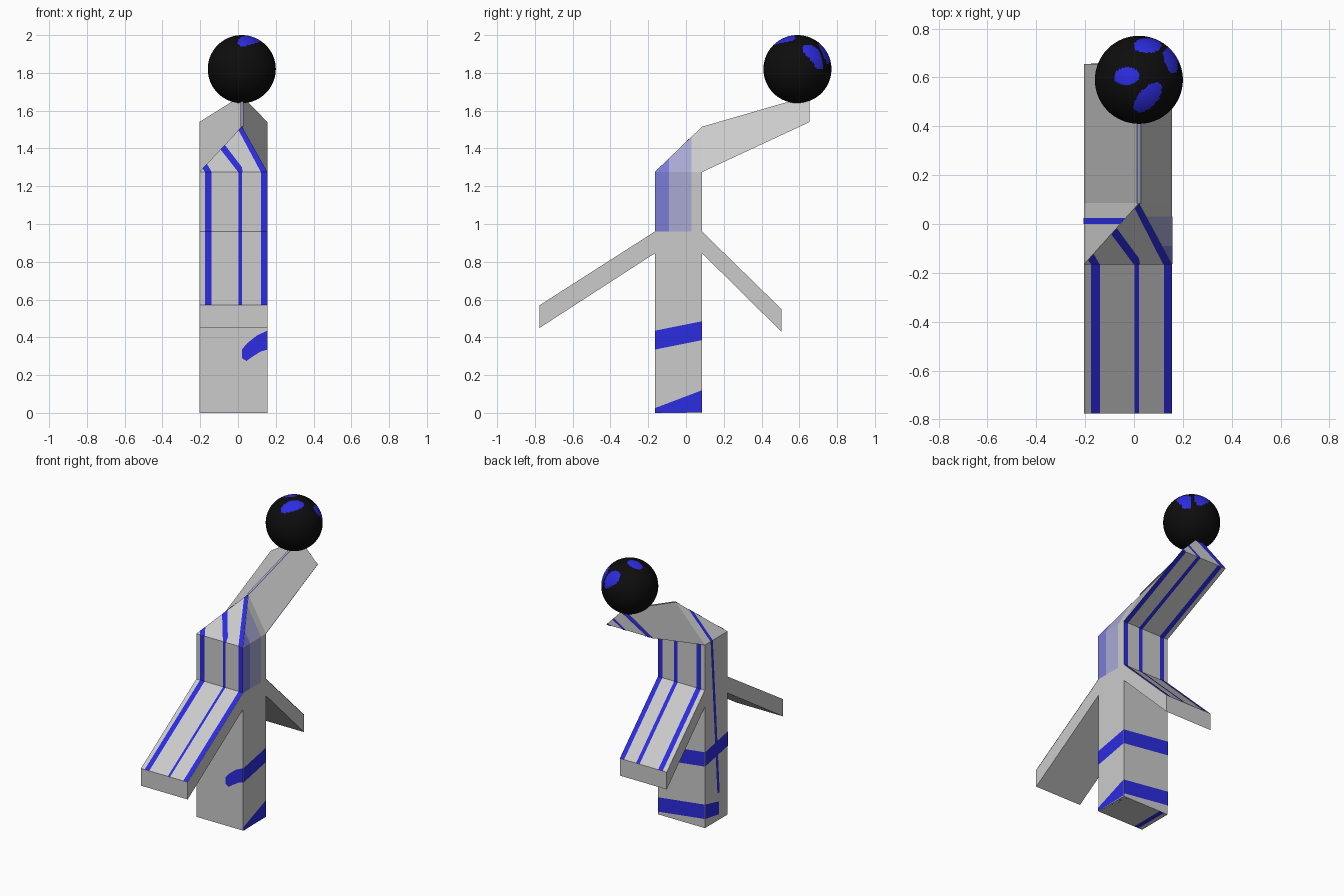
import bpy, bmesh, math
from mathutils import Vector

if "Cube" in bpy.data.objects:
    bpy.data.objects.remove(bpy.data.objects["Cube"], do_unlink=True)


def material(name, r, g, b):
    m = bpy.data.materials.new(name)
    m.use_nodes = True
    m.diffuse_color = (r, g, b, 1)
    bsdf = m.node_tree.nodes["Principled BSDF"]
    bsdf.inputs["Base Color"].default_value = (r, g, b, 1)
    bsdf.inputs["Roughness"].default_value = 0.8
    return m


GREY = material("light grey", 0.6, 0.6, 0.6)
BLUE = material("deep blue", 0.025, 0.025, 0.75)
BLACK = material("black", 0.004, 0.004, 0.004)
SMEAR = material("faded blue", 0.2, 0.2, 0.68)
PALE = material("pale lavender", 0.4, 0.4, 0.66)

X0, X1 = -0.205, 0.155        # sides
Y0, Y1 = -0.165, 0.085        # front and back
TOP, HIP = 1.275, 0.96        # shoulder and limb heights
RIDGE_X, RIDGE_Z = 0.02, 1.515
END_Y, END_Z, TIP_Z = 0.655, 1.54, 1.68


def mesh_object(name, verts, faces, mat):
    mesh = bpy.data.meshes.new(name)
    mesh.from_pydata(verts, [], faces)
    bm = bmesh.new()
    bm.from_mesh(mesh)
    if len(faces) > 1:
        bmesh.ops.recalc_face_normals(bm, faces=bm.faces)
    bm.to_mesh(mesh)
    bm.free()
    mesh.materials.append(mat)
    obj = bpy.data.objects.new(name, mesh)
    bpy.context.collection.objects.link(obj)
    return obj


def prism(name, profile, mat):
    """Side profile in (y, z), extruded across the full width."""
    n = len(profile)
    verts = [(x, y, z) for x in (X0, X1) for y, z in profile]
    faces = [tuple(range(n)), tuple(range(n, 2 * n))]
    faces += [(i, (i + 1) % n, (i + 1) % n + n, i + n) for i in range(n)]
    return mesh_object(name, verts, faces, mat)


def plate(name, pts, out, mat=BLUE, lift=0.002):
    """Painted patch lying just above a surface, facing the direction out."""
    pts = [Vector(p) for p in pts]
    normal = Vector((0, 0, 0))
    for a, b in zip(pts, pts[1:] + pts[:1]):
        normal += a.cross(b)
    normal.normalize()
    if normal.dot(Vector(out)) < 0:
        normal = -normal
        pts.reverse()
    return mesh_object(name, [p + normal * lift for p in pts], [tuple(range(len(pts)))], mat)


# Solid parts
prism("body", [(Y0, 0), (Y1, 0), (Y1, TOP), (Y0, TOP)], GREY)
prism("front_limb", [(Y0, 0.845), (Y0, HIP), (-0.775, 0.57), (-0.775, 0.45)], GREY)
prism("back_limb", [(Y1, 0.845), (Y1, HIP), (0.505, 0.55), (0.505, 0.43)], GREY)

# Ridged neck leaning backwards
neck = [(X0, Y0, TOP), (X1, Y0, TOP), (X0, Y1, TOP), (X1, Y1, TOP),
        (X0, END_Y, END_Z), (X1, END_Y, END_Z),
        (RIDGE_X, Y1, RIDGE_Z), (RIDGE_X, END_Y, TIP_Z)]
mesh_object("neck", neck, [(0, 1, 6), (0, 6, 2), (1, 3, 6), (2, 6, 7, 4), (3, 5, 7, 6),
                           (4, 7, 5), (2, 4, 5, 3), (0, 2, 3, 1)], GREY)

# Ball head with blue spots: offset, half sizes and turn of each spot
SPOTS = [(-0.05, 0.015, 0.052, 0.036, 0.1), (0.037, -0.072, 0.075, 0.038, 0.85),
         (0.035, 0.14, 0.058, 0.03, 0.0), (0.13, 0.08, 0.026, 0.055, 0.3)]
bpy.ops.mesh.primitive_uv_sphere_add(segments=96, ring_count=64, radius=0.18,
                                     location=(RIDGE_X, 0.59, 1.82))
head = bpy.context.object
head.name = "head"
head.data.materials.append(BLACK)
head.data.materials.append(BLUE)
bpy.ops.object.shade_smooth()
for f in head.data.polygons:
    c = f.center
    for sx, sy, a, b, turn in SPOTS:
        dx, dy = c.x - sx, c.y - sy
        u = dx * math.cos(turn) + dy * math.sin(turn)
        v = dy * math.cos(turn) - dx * math.sin(turn)
        if c.z > 0 and (u / a) ** 2 + (v / b) ** 2 < 1:
            f.material_index = 1

# Three long stripes on each run: start (y, z), end (y, z), outward (y, z)
RUNS = {
    "front_chest": ((Y0, HIP), (Y0, TOP), (-1, 0)),
    "front_limb": ((Y0, HIP), (-0.775, 0.57), (-1, 1)),
    "back_chest": ((Y1, HIP), (Y1, TOP), (1, 0)),
    "back_limb": ((Y1, HIP), (0.505, 0.55), (1, 1)),
    "neck_underside": ((Y1, TOP), (END_Y, END_Z), (1, -1)),
    "base": ((Y0, 0.002), (Y1, 0.002), (0, -1)),
}
for name, ((ya, za), (yb, zb), out) in RUNS.items():
    mid = 0.02 if name.startswith("front") else 0.03
    for i, (a, b) in enumerate([(-0.175, -0.14), (0.003, mid), (0.122, X1)]):
        plate(f"{name}_stripe_{i + 1}", [(a, ya, za), (b, ya, za), (b, yb, zb), (a, yb, zb)],
              (0, *out))


# Slanted stripes on the front gable
def gable(x, z):
    return (x, Y0 + (z - TOP) * (Y1 - Y0) / (RIDGE_Z - TOP), z)


GABLE = [[(0.12, TOP), (X1, TOP), (RIDGE_X, RIDGE_Z), (0.003, 1.495)],
         [(0.0, TOP), (0.025, TOP), (0.02, 1.3), (-0.07, 1.418), (-0.093, 1.394)],
         [(-0.175, TOP), (-0.14, TOP), (-0.165, 1.317), (-0.188, 1.293)]]
for i, pts in enumerate(GABLE):
    plate(f"gable_stripe_{i + 1}", [gable(*p) for p in pts], (0, -1, 1))

# Slanted stripes on the neck end
CAP = [[(X0, END_Z), (-0.16, END_Z), (0.042, 1.657), (RIDGE_X, TIP_Z)],
       [(0.0, END_Z), (0.03, END_Z), (0.108, 1.589), (0.097, 1.6)],
       [(0.12, END_Z), (X1, END_Z), (0.142, 1.553)]]
for i, pts in enumerate(CAP):
    plate(f"neck_end_stripe_{i + 1}", [(x, END_Y, z) for x, z in pts], (0, 1, 0))


# Sloping shoulders: crosswise stripe on one side, faded paint on the other
def shoulder(side, y, t):
    """t runs from the outer edge (0) to the gable edge (1)."""
    s = t * (y - Y0) / (Y1 - Y0)
    return (side + (RIDGE_X - side) * s, y, TOP + (RIDGE_Z - TOP) * s)


def shoulder_patch(name, side, a, b, mat):
    pts = [shoulder(side, a, 0), shoulder(side, b, 0), shoulder(side, b, 1)]
    if a > Y0:
        pts.append(shoulder(side, a, 1))
    plate(name, pts, (side, 0, 0.2), mat)


shoulder_patch("shoulder_stripe", X0, 0.0, 0.025, BLUE)
for i, (a, b, mat) in enumerate([(Y0, -0.09, SMEAR), (-0.09, 0.03, PALE)]):
    shoulder_patch(f"shoulder_fade_{i + 1}", X1, a, b, mat)
    plate(f"side_fade_{i + 1}", [(X1, a, HIP), (X1, b, HIP), (X1, b, TOP), (X1, a, TOP)],
          (1, 0, 0), mat)

# Thin line along the ridge
w = 0.008
plate("ridge_line", [(RIDGE_X - w, Y1, RIDGE_Z), (RIDGE_X + w, Y1, RIDGE_Z),
                     (RIDGE_X + w, END_Y, TIP_Z), (RIDGE_X - w, END_Y, TIP_Z)], (0, 0, 1), PALE)

# Long drip down one side
plate("side_drip", [(X0, 0.0, TOP), (X0, 0.025, TOP), (X0, -0.05, 0.19), (X0, -0.075, 0.19)],
      (-1, 0, 0))


# Spiral bands around the lower body
def band(name, a, b, la, ha, lb, hb, out):
    plate(name, [(*a, la), (*b, lb), (*b, hb), (*a, ha)], out, lift=0.003)


FR, BR, BL, FL = (X1, Y0), (X1, Y1), (X0, Y1), (X0, Y0)
band("upper_band_side", FR, BR, 0.335, 0.435, 0.385, 0.485, (1, 0, 0))
band("upper_band_back", BR, BL, 0.385, 0.485, 0.43, 0.53, (0, 1, 0))
band("upper_band_far_side", BL, FL, 0.43, 0.53, 0.48, 0.58, (-1, 0, 0))
band("lower_band_side", FR, BR, 0.0, 0.025, 0.005, 0.12, (1, 0, 0))
band("lower_band_back", BR, BL, 0.02, 0.12, 0.065, 0.165, (0, 1, 0))
band("lower_band_far_side", BL, (X0, -0.065), 0.065, 0.165, 0.04, 0.13, (-1, 0, 0))
CURL = [(X1, 0.335), (X1, 0.435), (0.1, 0.41), (0.05, 0.37), (0.02, 0.335),
        (0.02, 0.29), (0.045, 0.275), (0.08, 0.3), (0.12, 0.325)]
plate("upper_band_curl", [(x, Y0, z) for x, z in CURL], (0, -1, 0))
